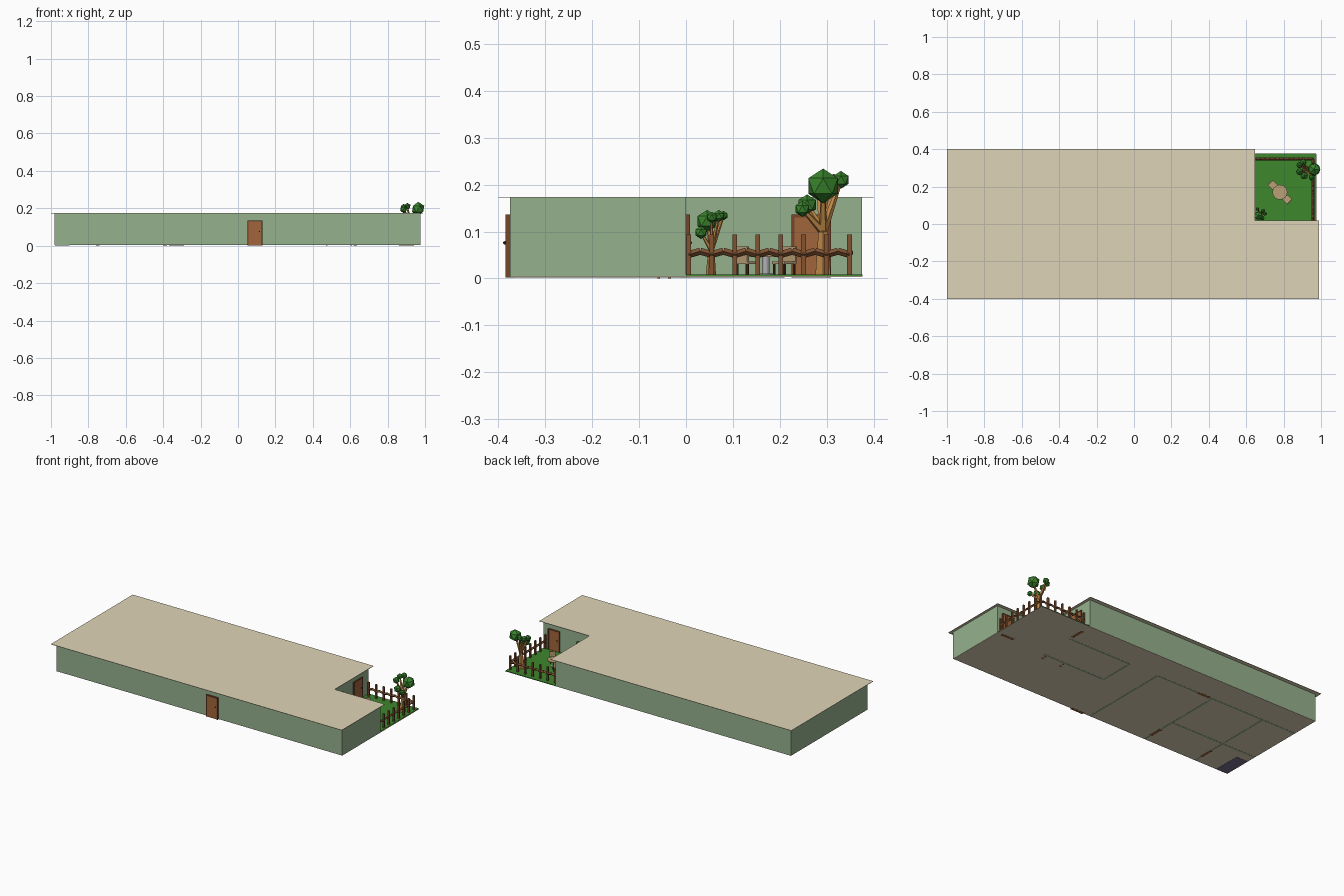
import bpy, bmesh, math, random
from mathutils import Vector, Matrix

if "Cube" in bpy.data.objects:
    bpy.data.objects.remove(bpy.data.objects["Cube"])

random.seed(4)

def mat(name, r, g, b):
    m = bpy.data.materials.new(name)
    m.diffuse_color = tuple((c / 255) ** 2.2 for c in (r, g, b)) + (1,)
    m.use_nodes = True
    m.node_tree.nodes["Principled BSDF"].inputs["Base Color"].default_value = m.diffuse_color
    return m

WALL = mat("sage_paint", 148, 176, 140)
ROOF = mat("sand", 222, 211, 182)
GRASS = mat("grass", 64, 134, 48)
LEAF = mat("leaf", 60, 130, 48)
BARK = mat("bark", 188, 134, 72)
DOOR = mat("door_wood", 160, 102, 62)
FRAME = mat("door_frame", 118, 72, 45)
FENCE = mat("fence_wood", 128, 84, 54)
WICKER = mat("wicker", 186, 160, 118)
DARK = mat("chair_leg", 80, 54, 40)
STEEL = mat("steel", 175, 175, 180)
TILE = mat("tile", 120, 110, 140)

class Part:
    """Collects primitives into one mesh object."""
    def __init__(self, name, material):
        self.name, self.material, self.bm = name, material, bmesh.new()

    def box(self, lo, hi, m=Matrix()):
        lo, hi = Vector(lo), Vector(hi)
        t = Matrix.Translation((lo + hi) / 2) @ Matrix.Diagonal((*(hi - lo), 1))
        bmesh.ops.create_cube(self.bm, size=1, matrix=m @ t)
        return self

    def strut(self, p, q, r0, r1, n=6):
        p, q = Vector(p), Vector(q)
        rot = (q - p).to_track_quat('Z', 'Y').to_matrix().to_4x4()
        bmesh.ops.create_cone(self.bm, cap_ends=True, segments=n, radius1=r0, radius2=r1,
                              depth=(q - p).length, matrix=Matrix.Translation((p + q) / 2) @ rot)
        return self

    def ball(self, c, r):
        bmesh.ops.create_icosphere(self.bm, subdivisions=1, radius=r,
                                   matrix=Matrix.Translation(c))
        return self

    def prism(self, pts, z0, z1):
        f = self.bm.faces.new([self.bm.verts.new((x, y, z0)) for x, y in pts])
        ext = bmesh.ops.extrude_face_region(self.bm, geom=[f])
        vs = [v for v in ext["geom"] if isinstance(v, bmesh.types.BMVert)]
        bmesh.ops.translate(self.bm, verts=vs, vec=(0, 0, z1 - z0))
        return self

    def done(self):
        bmesh.ops.recalc_face_normals(self.bm, faces=self.bm.faces)
        me = bpy.data.meshes.new(self.name)
        self.bm.to_mesh(me)
        self.bm.free()
        me.materials.append(self.material)
        ob = bpy.data.objects.new(self.name, me)
        bpy.context.collection.objects.link(ob)

# Floor, lawn and overhanging L-shaped roof
Z0, Z1, T = 0.004, 0.172, 0.012
Part("floor", ROOF).box((-0.98, -0.375, 0.003), (0.975, 0.375, 0.005)).done()
Part("lawn", GRASS).box((0.63, 0, 0.004), (0.972, 0.376, 0.008)).done()
Part("roof", ROOF).prism([(-1, -0.4), (0.99, -0.4), (0.99, 0.02), (0.647, 0.02),
                          (0.647, 0.4), (-1, 0.4)], Z1, Z1 + 0.002).done()
Part("shower_tray", TILE).box((-0.978, -0.374, 0.002), (-0.9, -0.2, 0.012)).done()

# Outer walls (x0, y0, x1, y1)
outer = Part("outer_walls", WALL)
for x0, y0, x1, y1 in [(-0.98, -0.375, 0.975, -0.375 + T), (0.975 - T, -0.375, 0.975, 0),
                       (0.63 - T, -T, 0.975, 0), (0.63 - T, -T, 0.63, 0.375),
                       (-0.98, 0.375 - T, 0.63, 0.375), (-0.98, -0.375, -0.98 + T, 0.375)]:
    outer.box((x0, y0, Z0), (x1, y1, Z1))
outer.done()

# Room partitions, reaching just through the floor
inner = Part("inner_walls", WALL)
h = 0.005
for x0, y0, x1, y1 in [(-0.97, 0.2, 0, 0.2), (0.2, 0.2, 0.62, 0.2), (0, -0.365, 0, 0.2),
                       (0.2, -0.02, 0.2, 0.2), (0.2, -0.02, 0.62, -0.02),
                       (-0.39, -0.365, -0.39, 0.2), (-0.97, -0.14, -0.39, -0.14),
                       (-0.75, -0.365, -0.75, 0.2)]:
    inner.box((x0 - h, y0 - h, 0.0025), (x1 + h, y1 + h, Z1 - 0.001))
inner.done()

# Doors: frame, leaf and knobs
def door(name, x, y, angle, w=0.08):
    m = Matrix.Translation((x, y, 0)) @ Matrix.Rotation(math.radians(angle), 4, 'Z')
    a, top = w / 2, 0.136
    fr = Part(name + "_frame", FRAME)
    for lo, hi in [((-a, -0.01, 0.002), (-a + 0.006, 0.01, top)),
                   ((a - 0.006, -0.01, 0.002), (a, 0.01, top)),
                   ((-a, -0.01, top - 0.006), (a, 0.01, top))]:
        fr.box(lo, hi, m)
    fr.done()
    Part(name + "_leaf", DOOR).box((-a + 0.005, -0.008, 0.002), (a - 0.005, 0.008, top - 0.005), m).done()
    kn = Part(name + "_knob", DARK)
    for s in (-1, 1):
        kn.ball(m @ Vector((a - 0.015, s * 0.011, 0.076)), 0.004)
    kn.done()

door("front_door", 0.09, -0.375, 0)
door("garden_door", 0.9, -0.002, 180)
door("side_door", 0.627, 0.267, 90, 0.084)
for i, (x, y, ang) in enumerate([(-0.39, -0.28, 90), (-0.75, -0.28, 90), (-0.33, 0.2, 0)]):
    door("inner_door_%d" % i, x, y, ang)

# Picket fence on two sides with wavy rails
fx, fy = 0.957, 0.348
posts, rails = Part("fence_posts", FENCE), Part("fence_rails", FENCE)
for run in ([(fx, 0.006 + 0.0489 * i) for i in range(8)],
            [(0.65 + (fx - 0.65) * i / 6, fy) for i in range(7)]):
    for i, (x, y) in enumerate(run):
        posts.box((x - 0.005, y - 0.005, 0.006), (x + 0.005, y + 0.005, 0.094))
    mids = []
    for a, b in zip(run, run[1:]):
        mids += [(*a, 0.051), ((a[0] + b[0]) / 2, (a[1] + b[1]) / 2, 0.058)]
    mids.append((*run[-1], 0.051))
    for p, q in zip(mids, mids[1:]):
        rails.strut(p, q, 0.0075, 0.0075, 4)
posts.done()
rails.done()

# Garden table and two chairs
cx, cy = 0.78, 0.17
Part("table_top", WICKER).strut((cx, cy, 0.046), (cx, cy, 0.05), 0.04, 0.04, 16).done()
Part("table_post", STEEL).strut((cx, cy, 0.008), (cx, cy, 0.046), 0.008, 0.008, 12) \
    .strut((cx, cy, 0.008), (cx, cy, 0.011), 0.02, 0.02, 12).done()
for name, ang in (("chair_near", -45), ("chair_far", 135)):
    m = Matrix.Translation((cx, cy, 0)) @ Matrix.Rotation(math.radians(ang), 4, 'Z')
    Part(name + "_seat", WICKER).box((0.038, -0.019, 0.031), (0.073, 0.019, 0.036), m) \
        .box((0.07, -0.019, 0.036), (0.075, 0.019, 0.068), m).done()
    legs = Part(name + "_legs", DARK)
    for x in (0.041, 0.07):
        for y in (-0.016, 0.016):
            legs.box((x - 0.002, y - 0.002, 0.008), (x + 0.002, y + 0.002, 0.031), m)
    legs.done()

# Dining table indoors, its feet poke below the floor
tab = Part("dining_table", DOOR).box((0.47, -0.065, 0.05), (0.61, -0.03, 0.055))
for x in (0.475, 0.605):
    for y in (-0.058, -0.035):
        tab.box((x - 0.004, y - 0.003, 0), (x + 0.004, y + 0.003, 0.05))
tab.done()

# Low-poly trees: tapered trunk, one branch to each leaf clump
def tree(name, base, fork, r, clumps):
    wood = Part(name + "_trunk", BARK).strut(base, fork, r, r * 0.6)
    for c, _ in clumps:
        wood.strut(fork, c, r * 0.5, r * 0.22, 5)
    wood.done()
    leaves = Part(name + "_leaves", LEAF)
    for c, s in clumps:
        leaves.ball(c, s)
    leaves.done()

tree("big_tree", (0.92, 0.292, 0.006), (0.925, 0.292, 0.1), 0.019,
     [((0.963, 0.292, 0.197), 0.037), ((0.905, 0.33, 0.21), 0.019), ((0.885, 0.315, 0.205), 0.018),
      ((0.885, 0.28, 0.195), 0.02), ((0.91, 0.258, 0.157), 0.022), ((0.95, 0.248, 0.148), 0.017)])
tree("small_tree", (0.675, 0.053, 0.006), (0.675, 0.054, 0.06), 0.011,
     [((0.665, 0.045, 0.122), 0.024), ((0.69, 0.07, 0.133), 0.013), ((0.7, 0.055, 0.13), 0.012),
      ((0.685, 0.032, 0.098), 0.014), ((0.66, 0.08, 0.134), 0.01)])
